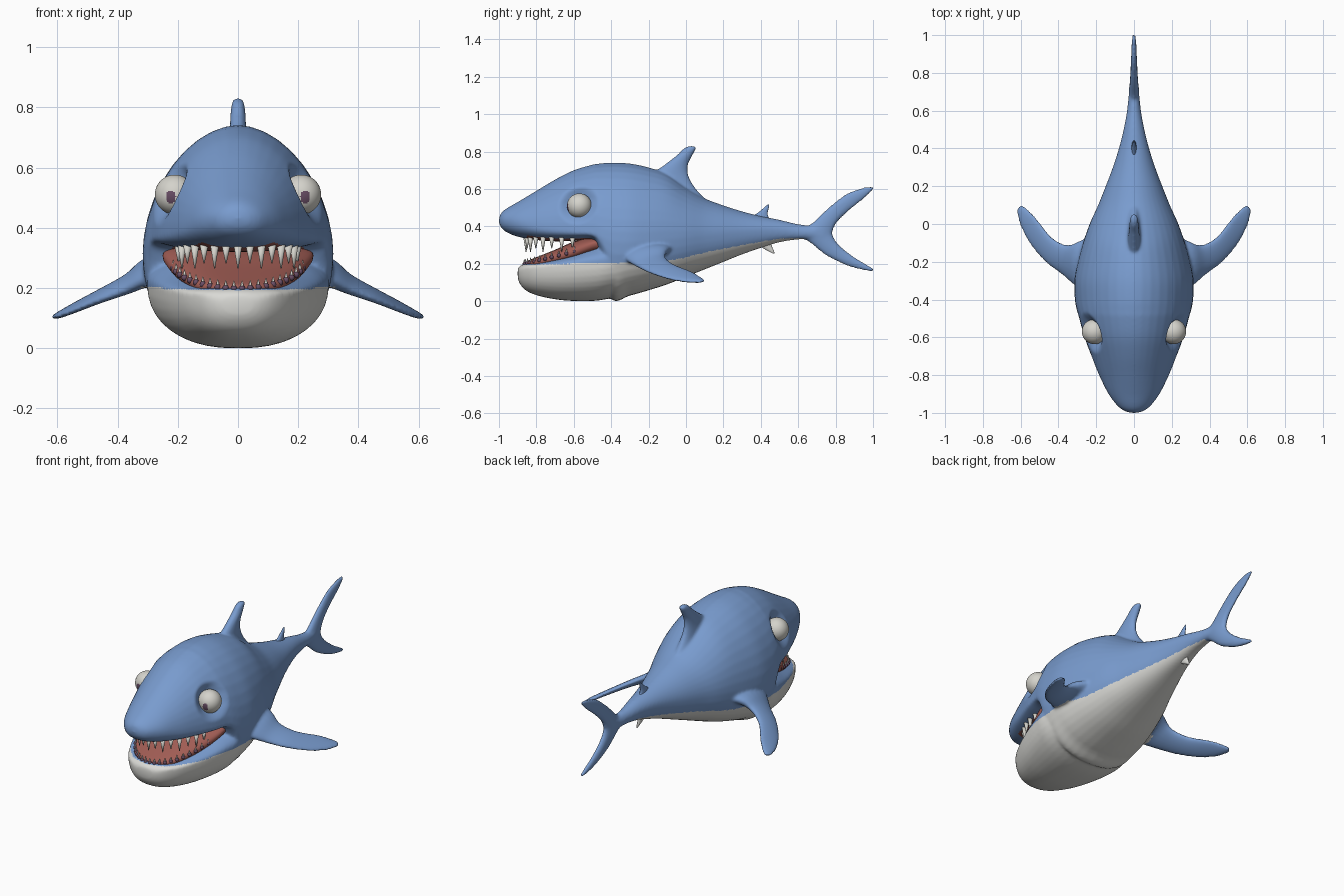
import bpy, bmesh, math
from mathutils import Vector, Matrix

if "Cube" in bpy.data.objects:
    bpy.data.objects.remove(bpy.data.objects["Cube"])


def material(name, rgb):
    m = bpy.data.materials.new(name)
    m.diffuse_color = (*rgb, 1)
    m.use_nodes = True
    m.node_tree.nodes["Principled BSDF"].inputs["Base Color"].default_value = m.diffuse_color
    return m


BLUE = material("skin_blue", (0.19, 0.33, 0.62))
WHITE = material("belly_white", (0.70, 0.70, 0.67))
RED = material("mouth_red", (0.36, 0.11, 0.09))
MAUVE = material("gum_mauve", (0.14, 0.075, 0.13))
TOOTH = material("tooth_white", (0.66, 0.65, 0.60))


def add_object(name, bm, mats):
    bmesh.ops.recalc_face_normals(bm, faces=bm.faces)
    me = bpy.data.meshes.new(name)
    bm.to_mesh(me)
    bm.free()
    for m in mats:
        me.materials.append(m)
    for p in me.polygons:
        p.use_smooth = True
    ob = bpy.data.objects.new(name, me)
    bpy.context.collection.objects.link(ob)
    return ob


def lerp_table(table, y, col=1):
    if y <= table[0][0]:
        return table[0][col]
    for a, b in zip(table, table[1:]):
        if y <= b[0]:
            return a[col] + (b[col] - a[col]) * (y - a[0]) / (b[0] - a[0])
    return table[-1][col]


def resample(rows, steps=5):
    # Catmull-Rom through the section rows
    out = []
    for i in range(len(rows) - 1):
        p = [rows[max(i - 1, 0)], rows[i], rows[i + 1], rows[min(i + 2, len(rows) - 1)]]
        for k in range(steps):
            t = k / steps
            out.append([0.5 * (2 * b + (c - a) * t + (2 * a - 5 * b + 4 * c - d) * t * t
                               + (3 * b - a - 3 * c + d) * t ** 3) for a, b, c, d in zip(*p)])
    return out + [list(rows[-1])]


def skin(bm, rings):
    loops = [[bm.verts.new(p) for p in r] for r in rings]
    n = len(loops[0])
    for a, b in zip(loops, loops[1:]):
        for i in range(n):
            bm.faces.new((a[i], a[(i + 1) % n], b[(i + 1) % n], b[i]))
    bm.faces.new(loops[0])
    bm.faces.new(loops[-1][::-1])


def spow(v, e):
    return math.copysign(abs(v) ** e, v)


def loft_body(bm, rows, n=40, upper=1.85, lower=2.4):
    # rows: y, top, widest height, bottom, half width
    rings = []
    for y, top, mid, bot, w in resample(rows):
        ring = []
        for i in range(n):
            a = 2 * math.pi * i / n
            s, c = math.sin(a), math.cos(a)
            e = 2 / (upper if s > 0 else lower)
            h = (top - mid) if s > 0 else (mid - bot)
            ring.append((w * spow(c, e), y, mid + h * spow(s, e)))
        rings.append(ring)
    skin(bm, rings)


def loft_fin(bm, sections, up, side=1, n=20):
    # sections: leading point, trailing point, half thickness
    rings = []
    for row in resample([(*a, *b, t) for a, b, t in sections]):
        a, b, t = Vector(row[:3]), Vector(row[3:6]), row[6]
        ring = []
        for i in range(n):
            q = 2 * math.pi * i / n
            p = (a + b) / 2 + (b - a) / 2 * math.cos(q) + Vector(up).normalized() * t * math.sin(q)
            ring.append((p.x * side, p.y, p.z))
        rings.append(ring)
    skin(bm, rings)


UPPER = [(-1.0, .435, .43, .425, .012), (-.992, .465, .43, .40, .045), (-.965, .492, .43, .372, .085),
         (-.9, .53, .42, .345, .135), (-.8, .59, .395, .327, .185), (-.7, .65, .38, .32, .225),
         (-.6, .70, .37, .322, .262), (-.5, .73, .36, .325, .29), (-.46, .736, .345, .24, .302),
         (-.4, .741, .32, .012, .313), (-.3, .736, .315, .03, .316), (-.2, .715, .32, .058, .298),
         (-.1, .68, .33, .09, .27), (0, .61, .34, .13, .235), (.1, .55, .35, .17, .19),
         (.2, .512, .36, .21, .15), (.3, .48, .37, .25, .112), (.4, .455, .38, .285, .08),
         (.5, .435, .38, .315, .055), (.6, .412, .37, .33, .037), (.7, .40, .365, .33, .026),
         (.76, .38, .36, .34, .012)]
JAW = [(-.9, .165, .15, .135, .02), (-.892, .185, .16, .10, .07), (-.86, .2, .18, .06, .125),
       (-.8, .21, .185, .032, .175), (-.7, .235, .195, .01, .225), (-.6, .268, .205, .001, .262),
       (-.5, .315, .215, .001, .29), (-.42, .335, .225, .012, .302), (-.3, .33, .23, .04, .28)]

# Shark body: trunk, jaw and large fins fused into one smooth skin
bm = bmesh.new()
loft_body(bm, UPPER)
loft_body(bm, JAW)
for side in (1, -1):
    loft_fin(bm, [((.15, -.40, .27), (.15, -.02, .29), .06), ((.29, -.34, .235), (.29, -.09, .275), .045),
                  ((.38, -.268, .19), (.36, -.11, .235), .028), ((.47, -.20, .155), (.44, -.065, .195), .02),
                  ((.555, -.10, .12), (.52, .035, .155), .015), ((.605, 0, .103), (.57, .085, .125), .012),
                  ((.622, .075, .10), (.595, .105, .11), .008)], (.35, 0, .93), side)
# dorsal fin
loft_fin(bm, [((0, y0, z), (0, y1, z), t) for y0, y1, z, t in
              [(-.25, .10, .55, .05), (-.21, .04, .62, .04), (-.18, .012, .68, .033), (-.115, .012, .73, .028),
               (-.05, .035, .78, .025), (-.015, .055, .815, .021), (.015, .052, .83, .012)]], (1, 0, 0))
# tail lobes
loft_fin(bm, [((0, .60, .38), (0, .78, .33), .028), ((0, .67, .415), (0, .787, .38), .024),
              ((0, .75, .49), (0, .815, .43), .02), ((0, .85, .57), (0, .88, .49), .016),
              ((0, .94, .606), (0, .955, .55), .013), ((0, 1.0, .615), (0, 1.006, .60), .008)], (1, 0, 0))
loft_fin(bm, [((0, .58, .36), (0, .78, .40), .028), ((0, .66, .315), (0, .788, .345), .024),
              ((0, .75, .243), (0, .825, .295), .02), ((0, .86, .19), (0, .895, .24), .016),
              ((0, .95, .165), (0, .96, .20), .013), ((0, 1.0, .158), (0, 1.004, .175), .008)], (1, 0, 0))
raw = add_object("shark_body_cage", bm, [])
rm = raw.modifiers.new("fuse", 'REMESH')
rm.mode = 'VOXEL'
rm.voxel_size = 0.008
sm = raw.modifiers.new("soften", 'SMOOTH')
sm.factor = 0.5
sm.iterations = 8
dg = bpy.context.evaluated_depsgraph_get()
me = bpy.data.meshes.new_from_object(raw.evaluated_get(dg))
bpy.data.objects.remove(raw)
body = bpy.data.objects.new("shark_body", me)
bpy.context.collection.objects.link(body)

# eye sockets pressed into the head
EYE = Vector((.21, -.57, .51))
for v in me.vertices:
    d = (Vector((abs(v.co.x), v.co.y, v.co.z)) - EYE).length / .12
    if d < 1:
        v.co.x -= math.copysign(.07 * (1 - d * d) ** 2, v.co.x)

# skin colours by height and direction
BELLY = [(-1, .19), (-.6, .2), (-.3, .205), (-.1, .215), (0, .235), (.1, .26), (.3, .30), (.5, .335), (.63, .338)]
me.materials.clear()
for m in (BLUE, WHITE, RED):
    me.materials.append(m)
for p in me.polygons:
    p.use_smooth = True
    c, n = p.center, p.normal
    w = lerp_table(UPPER, c.y, 4)
    p.material_index = 0
    if c.y < .63 and abs(c.x) < w + .008 and c.z < lerp_table(BELLY, c.y):
        p.material_index = 1
    if -.85 < c.y < -.42 and .21 < c.z < .36 and abs(c.x) < .75 * w and (n.z < -.6 or n.y < -.6):
        p.material_index = 2

# Tongue and mouth floor
bm = bmesh.new()
loft_body(bm, [(-.862, .205, .2, .18, .03), (-.85, .215, .2, .17, .075), (-.8, .235, .207, .17, .135),
               (-.7, .275, .232, .19, .185), (-.6, .318, .265, .21, .222), (-.5, .345, .305, .24, .25),
               (-.44, .345, .31, .25, .24)], upper=2.4)
add_object("mouth_floor", bm, [RED])


# Teeth and gums follow a U-shaped rim
def cone(bm, pos, r, length, down):
    rot = Matrix.Rotation(math.pi, 4, 'X') if down else Matrix()
    off = Vector((0, 0, -length / 2 if down else length / 2))
    bmesh.ops.create_cone(bm, cap_ends=True, segments=10, radius1=r, radius2=r * .12, depth=length,
                          matrix=Matrix.Translation(Vector(pos) + off) @ rot)


def rim(t, w, y, dy, z, dz):
    k = 1 - math.cos(t)
    return (w * math.sin(t), y + dy * k, z + dz * k)


bm = bmesh.new()
for i in range(15):
    t = math.radians(-80 + 160 * i / 14)
    cone(bm, rim(t, .2, -.855, .30, .342, .0), .015, .078 if i % 2 else .06, True)
add_object("upper_teeth", bm, [TOOTH])

bm = bmesh.new()
gum = bmesh.new()
for i in range(24):
    t = math.radians(-80 + 160 * i / 23)
    p = rim(t, .225, -.865, .38, .198, .095)
    cone(bm, p, .008, .027, False)
    bmesh.ops.create_uvsphere(gum, u_segments=10, v_segments=8, radius=.011,
                              matrix=Matrix.Translation(Vector(p)))
add_object("lower_teeth", bm, [TOOTH])
add_object("lower_gums", gum, [MAUVE])

# Eyes with forward-facing pupils
for side, label in ((1, "left"), (-1, "right")):
    bm = bmesh.new()
    bmesh.ops.create_uvsphere(bm, u_segments=72, v_segments=48, radius=.066,
                              matrix=Matrix.Translation((EYE.x * side, EYE.y, EYE.z)))
    for f in bm.faces:
        c = f.calc_center_median()
        if c.y < EYE.y and ((abs(c.x) - .223) / .016) ** 2 + ((c.z - .503) / .022) ** 2 < 1:
            f.material_index = 1
    add_object(label + "_eye", bm, [TOOTH, MAUVE])

# Small fins near the tail
bm = bmesh.new()
loft_fin(bm, [((0, .33, .44), (0, .46, .41), .016), ((0, .385, .473), (0, .437, .462), .011),
              ((0, .425, .507), (0, .443, .50), .006), ((0, .439, .517), (0, .444, .515), .003)], (1, 0, 0))
add_object("rear_dorsal_fin", bm, [BLUE])
bm = bmesh.new()
loft_fin(bm, [((0, .37, .325), (0, .46, .34), .016), ((0, .405, .288), (0, .458, .30), .011),
              ((0, .45, .262), (0, .47, .268), .006), ((0, .468, .253), (0, .473, .255), .003)], (1, 0, 0))
add_object("anal_fin", bm, [WHITE])
